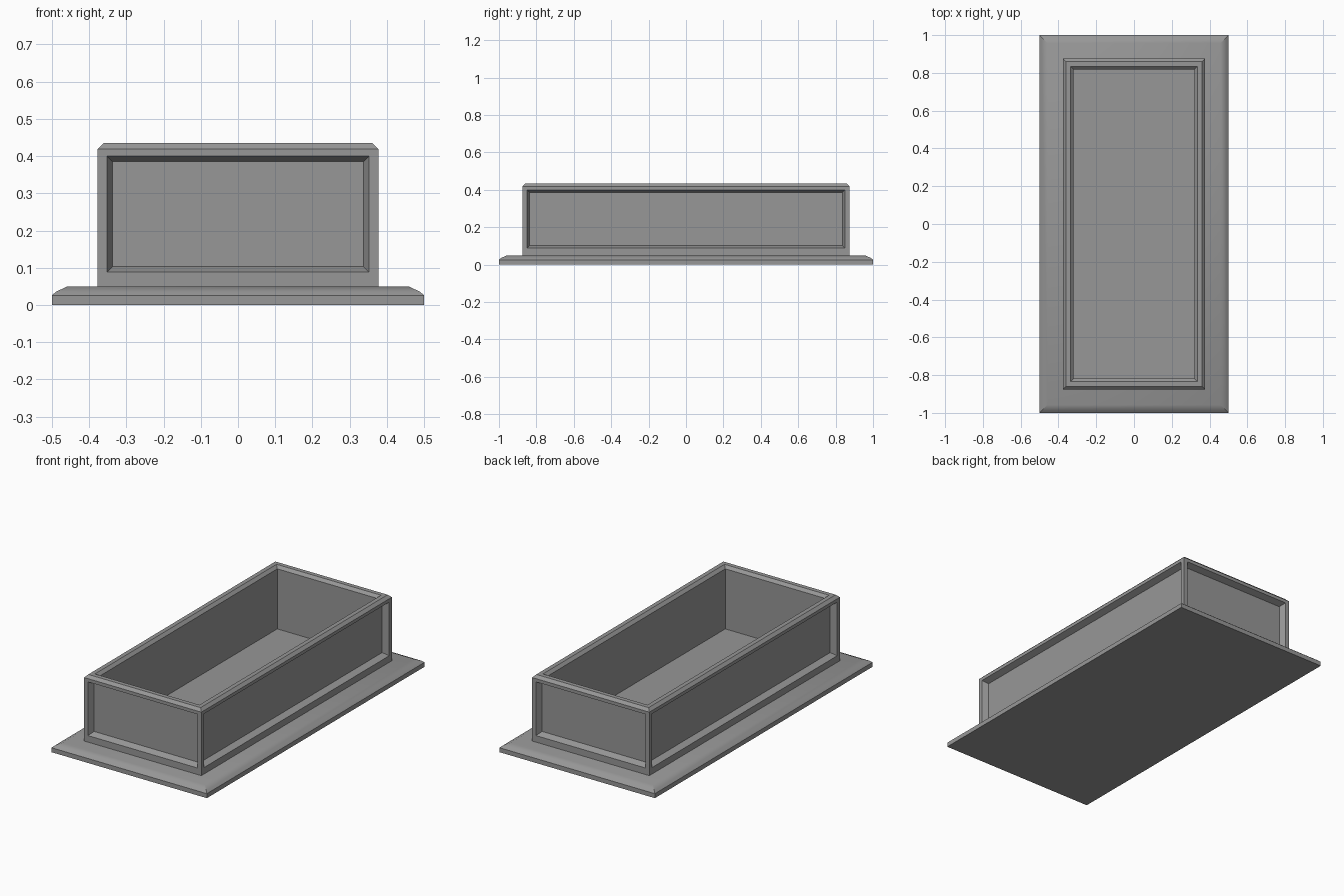
import bpy, bmesh

cube = bpy.data.objects.get("Cube")
if cube:
    bpy.data.objects.remove(cube, do_unlink=True)

stone = bpy.data.materials.new("grey stone")
stone.use_nodes = True
GREY = (0.31, 0.31, 0.31, 1)
stone.diffuse_color = GREY
stone.node_tree.nodes["Principled BSDF"].inputs["Base Color"].default_value = GREY


def finish(bm, name):
    bmesh.ops.recalc_face_normals(bm, faces=bm.faces)
    mesh = bpy.data.meshes.new(name)
    bm.to_mesh(mesh)
    bm.free()
    mesh.materials.append(stone)
    obj = bpy.data.objects.new(name, mesh)
    bpy.context.collection.objects.link(obj)
    return obj


def loft(bm, half_x, half_y, steps):
    """Stack rectangles, each step being (inset, z), and cap both ends."""
    rings = []
    for inset, z in steps:
        x, y = half_x - inset, half_y - inset
        rings.append([bm.verts.new((sx * x, sy * y, z))
                      for sx, sy in ((-1, -1), (1, -1), (1, 1), (-1, 1))])
    for low, high in zip(rings, rings[1:]):
        for i in range(4):
            j = (i + 1) % 4
            bm.faces.new((low[i], low[j], high[j], high[i]))
    bm.faces.new(rings[0][::-1])
    bm.faces.new(rings[-1])


# Plinth slab with a rounded upper edge
bm = bmesh.new()
loft(bm, 0.5, 1.0, [(0, 0), (0, 0.026), (0.012, 0.036), (0.042, 0.05)])
plinth = finish(bm, "plinth")
bpy.ops.object.select_all(action="DESELECT")
plinth.select_set(True)
bpy.context.view_layer.objects.active = plinth
bpy.ops.object.shade_smooth_by_angle(angle=0.6)

# Open trough with chamfered rim and hollow interior
HX, HY, BASE, TOP = 0.377, 0.875, 0.05, 0.435
CHAMFER, WALL, FLOOR = 0.016, 0.057, 0.07
bm = bmesh.new()
loft(bm, HX, HY, [(0, BASE), (0, TOP - CHAMFER), (CHAMFER, TOP),
                  (WALL - CHAMFER, TOP), (WALL, TOP - CHAMFER), (WALL, FLOOR)])

# Recessed panel with sloping sides in each outer wall
bm.faces.ensure_lookup_table()
bm.normal_update()
walls = [f for f in bm.faces if abs(f.normal.z) < 0.01
         and (abs(f.calc_center_median().x) > HX - 0.01
              or abs(f.calc_center_median().y) > HY - 0.01)]
for wall in walls:
    out = wall.normal.copy()
    bmesh.ops.inset_individual(bm, faces=[wall], thickness=0.035)
    for v in wall.verts:
        v.co.z += 0.002 if v.co.z < 0.2 else 0.016
        v.co.z = 0.088 if v.co.z < 0.2 else 0.4
    bmesh.ops.inset_individual(bm, faces=[wall], thickness=0.021)
    for v in wall.verts:
        v.co -= out * 0.035
finish(bm, "trough")
